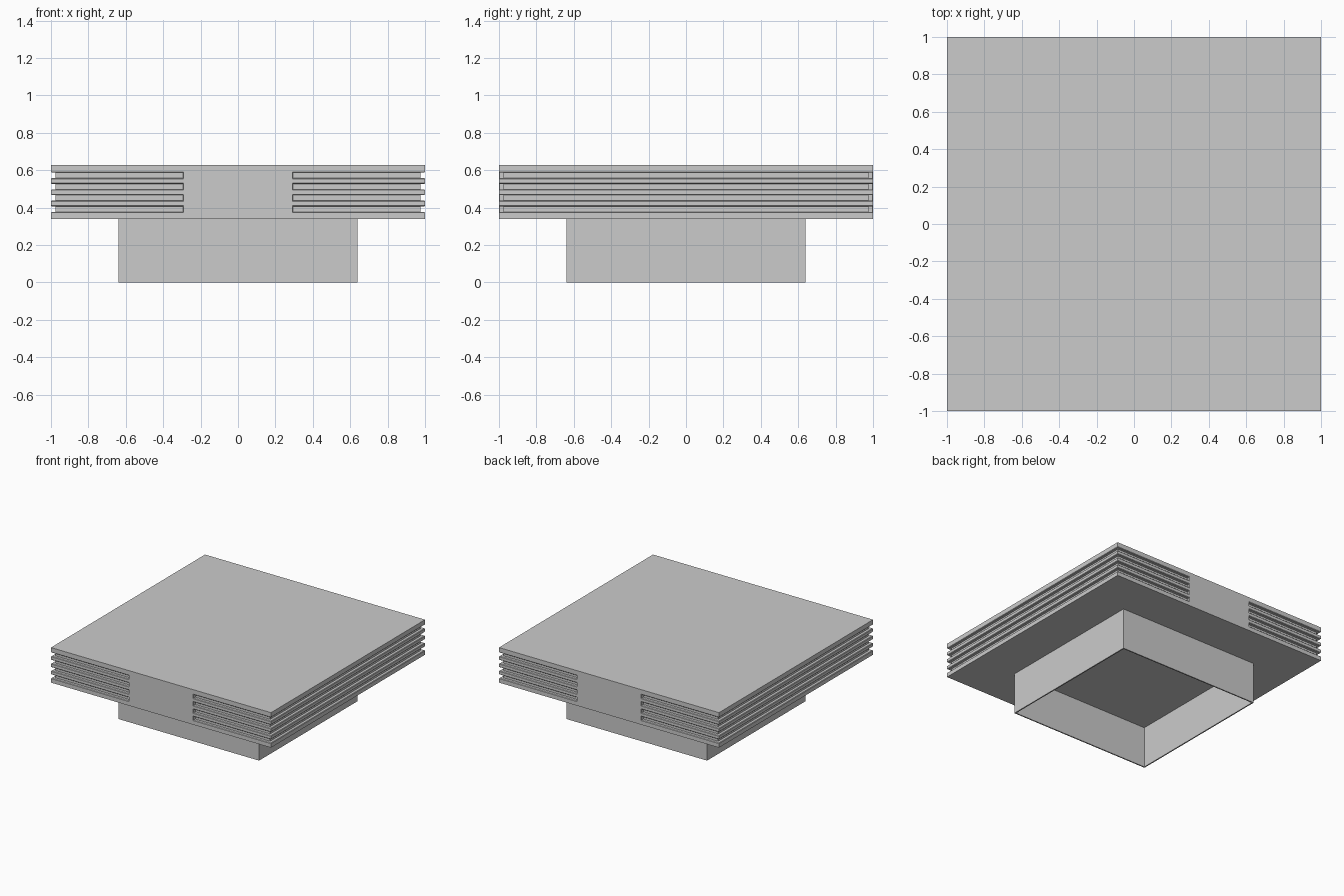
import bpy, bmesh

if "Cube" in bpy.data.objects:
    bpy.data.objects.remove(bpy.data.objects["Cube"])

BOTTOM, TOP, HALF = 0.34, 0.628, 1.0
DEPTH, LIP, GROOVE_H, INNER_X = 0.024, 0.004, 0.0148, 0.295
GROOVES = [0.392 + 0.06 * i for i in range(4)]


def make_object(name, bm):
    bmesh.ops.recalc_face_normals(bm, faces=bm.faces)
    me = bpy.data.meshes.new(name)
    bm.to_mesh(me)
    bm.free()
    ob = bpy.data.objects.new(name, me)
    bpy.context.collection.objects.link(ob)
    return ob


def add_groove(bm, side, z):
    """Mitred sweep of a flared channel round one side of the slab."""
    h, c, d = GROOVE_H, LIP, DEPTH
    profile = [(d, -h), (c, -h), (0, -h - c), (-0.05, -h - c),
               (-0.05, h + c), (0, h + c), (c, h), (d, h)]
    n = len(profile)
    rows = []
    for t, dz in profile:
        r = HALF - t
        x0 = INNER_X - (c if t <= 0 else 0)
        path = [(x0, -r), (r, -r), (r, r), (x0, r)]
        rows.append([bm.verts.new((side * x, y, z + dz)) for x, y in path])
    for i in range(n):
        a, b = rows[i], rows[(i + 1) % n]
        for k in range(3):
            bm.faces.new((a[k], a[k + 1], b[k + 1], b[k]))
    # end caps
    for k in (0, 3):
        for i in range(n // 2 - 1):
            bm.faces.new((rows[i][k], rows[i + 1][k], rows[n - 2 - i][k], rows[n - 1 - i][k]))


# Square cap slab
bm = bmesh.new()
bmesh.ops.create_cube(bm, size=1)
for v in bm.verts:
    v.co = (v.co.x * 2 * HALF, v.co.y * 2 * HALF,
            (BOTTOM + TOP) / 2 + v.co.z * (TOP - BOTTOM))
slab = make_object("cap_slab", bm)

# Groove cutters, wrapping each side and stopping at the plain middle panels
bm = bmesh.new()
for side in (-1, 1):
    for z in GROOVES:
        add_groove(bm, side, z)
cutter = make_object("groove_cutter", bm)
cutter.hide_render = True

mod = slab.modifiers.new("grooves", 'BOOLEAN')
mod.operation = 'DIFFERENCE'
mod.solver = 'EXACT'
mod.object = cutter
bpy.context.view_layer.objects.active = slab
bpy.ops.object.modifier_apply(modifier=mod.name)
bpy.data.objects.remove(cutter)

# Thin-walled square collar, open below
bm = bmesh.new()
OUT, WALL = 0.64, 0.01
loops = []
for r, z in ((OUT, BOTTOM), (OUT, 0), (OUT - WALL, 0), (OUT - WALL, BOTTOM)):
    loops.append([bm.verts.new((sx * r, sy * r, z))
                  for sx, sy in ((-1, -1), (1, -1), (1, 1), (-1, 1))])
for i in range(4):
    a, b = loops[i], loops[(i + 1) % 4]
    for k in range(4):
        bm.faces.new((a[k], a[(k + 1) % 4], b[(k + 1) % 4], b[k]))
make_object("collar", bm)
